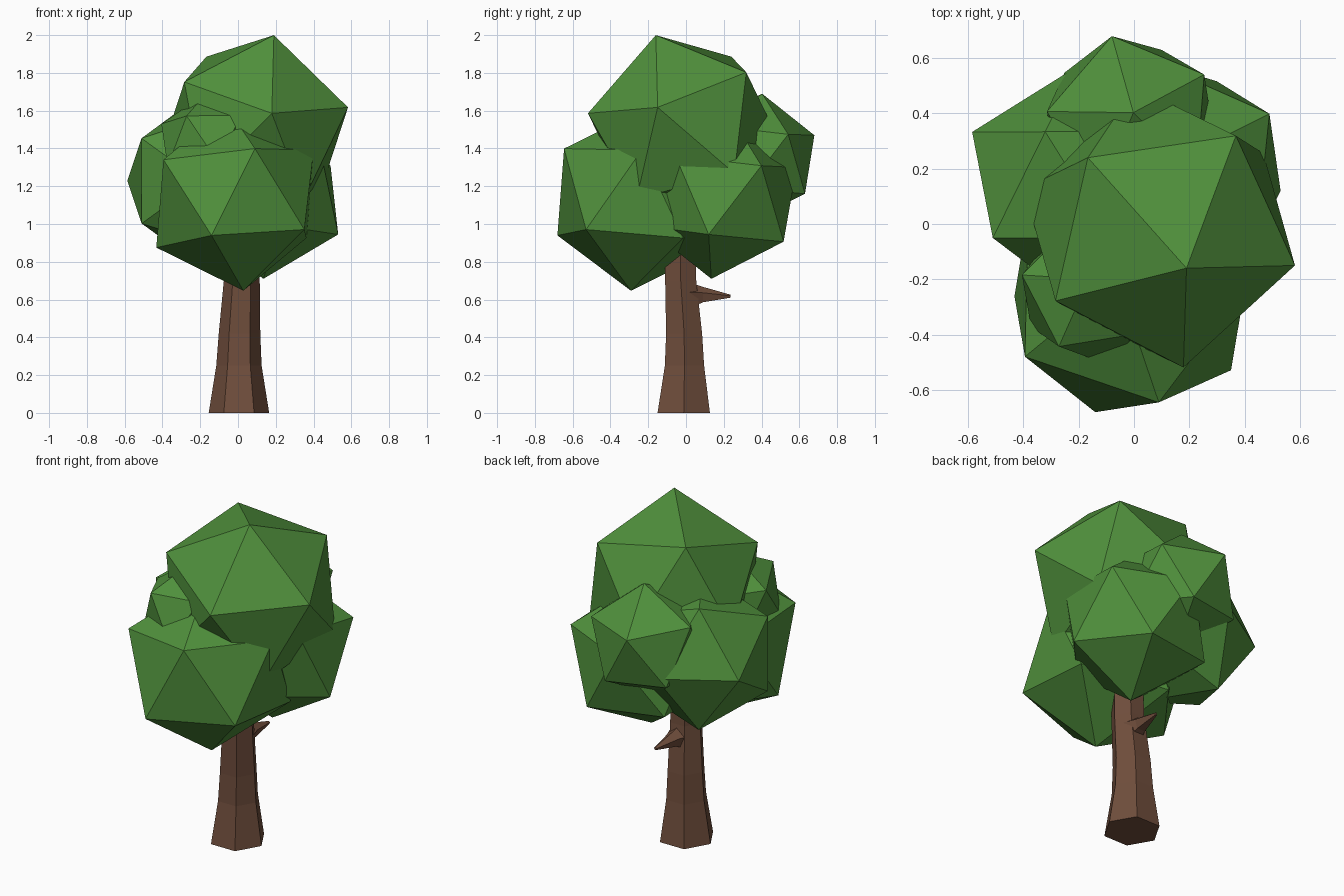
import bpy, bmesh
from math import cos, sin, tau
from mathutils import Vector, Matrix

if "Cube" in bpy.data.objects:
    bpy.data.objects.remove(bpy.data.objects["Cube"])


def material(name, rgb):
    m = bpy.data.materials.new(name)
    m.diffuse_color = (*rgb, 1)
    m.use_nodes = True
    m.node_tree.nodes["Principled BSDF"].inputs["Base Color"].default_value = m.diffuse_color
    return m


LEAF = material("leaf_green", (0.08, 0.28, 0.045))
BARK = material("bark_brown", (0.16, 0.075, 0.045))


def finish(bm, name, mat):
    bmesh.ops.recalc_face_normals(bm, faces=bm.faces)
    me = bpy.data.meshes.new(name)
    bm.to_mesh(me)
    bm.free()
    me.materials.append(mat)
    ob = bpy.data.objects.new(name, me)
    bpy.context.collection.objects.link(ob)


def frame(a, b):
    """Orthonormal axes from a main direction and a second one."""
    a = a.normalized()
    b = (b - a * b.dot(a)).normalized()
    return Matrix((a, b, a.cross(b))).transposed()


def foliage(name, radius, centre, corner, neighbour):
    """Icosahedron turned so two adjacent corners point at given places."""
    bm = bmesh.new()
    bmesh.ops.create_icosphere(bm, subdivisions=1, radius=radius)
    bm.verts.ensure_lookup_table()
    v = bm.verts[0]
    w = v.link_edges[0].other_vert(v)
    c = Vector(centre)
    turn = frame(Vector(corner) - c, Vector(neighbour) - c) @ frame(v.co, w.co).transposed()
    bmesh.ops.transform(bm, matrix=Matrix.Translation(c) @ turn.to_4x4(), verts=bm.verts)
    finish(bm, name, LEAF)


def tapered(name, sides, rings, u, v):
    """Loft of regular polygons; rings are (centre, radius)."""
    bm = bmesh.new()
    u, v = Vector(u), Vector(v)
    loops = [[bm.verts.new(Vector(c) + r * (cos(tau * i / sides) * u + sin(tau * i / sides) * v))
              for i in range(sides)] for c, r in rings]
    for lo, hi in zip(loops, loops[1:]):
        for i in range(sides):
            j = (i + 1) % sides
            bm.faces.new((lo[i], lo[j], hi[j], hi[i]))
    bm.faces.new(loops[0])
    bm.faces.new(loops[-1])
    finish(bm, name, BARK)


# Trunk: flared hexagonal column leaning slightly forward
tapered("trunk", 6, [((0.005, -0.012, 0), 0.16), ((0.005, -0.008, 0.25), 0.12),
                     ((0.008, -0.010, 0.42), 0.11), ((0.02, -0.028, 0.70), 0.095),
                     ((0.022, -0.033, 1.05), 0.088)], (1, 0, 0), (0, 1, 0))

# Branch stub on the back of the trunk
tapered("branch_stub", 5, [((0.02, 0.02, 0.615), 0.075), ((0.025, 0.09, 0.622), 0.045),
                           ((0.04, 0.235, 0.617), 0.009)], (0, 0, 1), (1, 0, 0))

# Foliage clumps
foliage("foliage_top", 0.521, (0.092, -0.011, 1.51), (0.19, -0.16, 2.0), (0.58, -0.15, 1.62))
foliage("foliage_front", 0.49, (-0.016, -0.248, 1.133), (-0.14, -0.68, 0.94), (0.355, -0.53, 0.97))
foliage("foliage_right", 0.438, (0.146, 0.183, 1.145), (0.53, 0.12, 0.945), (0.49, 0.40, 1.31))
foliage("foliage_back", 0.344, (-0.013, 0.365, 1.348), (-0.08, 0.68, 1.47), (0.256, 0.54, 1.475))
foliage("foliage_left", 0.429, (-0.201, 0.143, 1.229), (-0.51, -0.05, 1.453), (-0.51, -0.05, 1.003))
foliage("foliage_small", 0.28, (-0.154, -0.24, 1.42), (-0.27, -0.44, 1.57), (-0.42, -0.19, 1.54))
